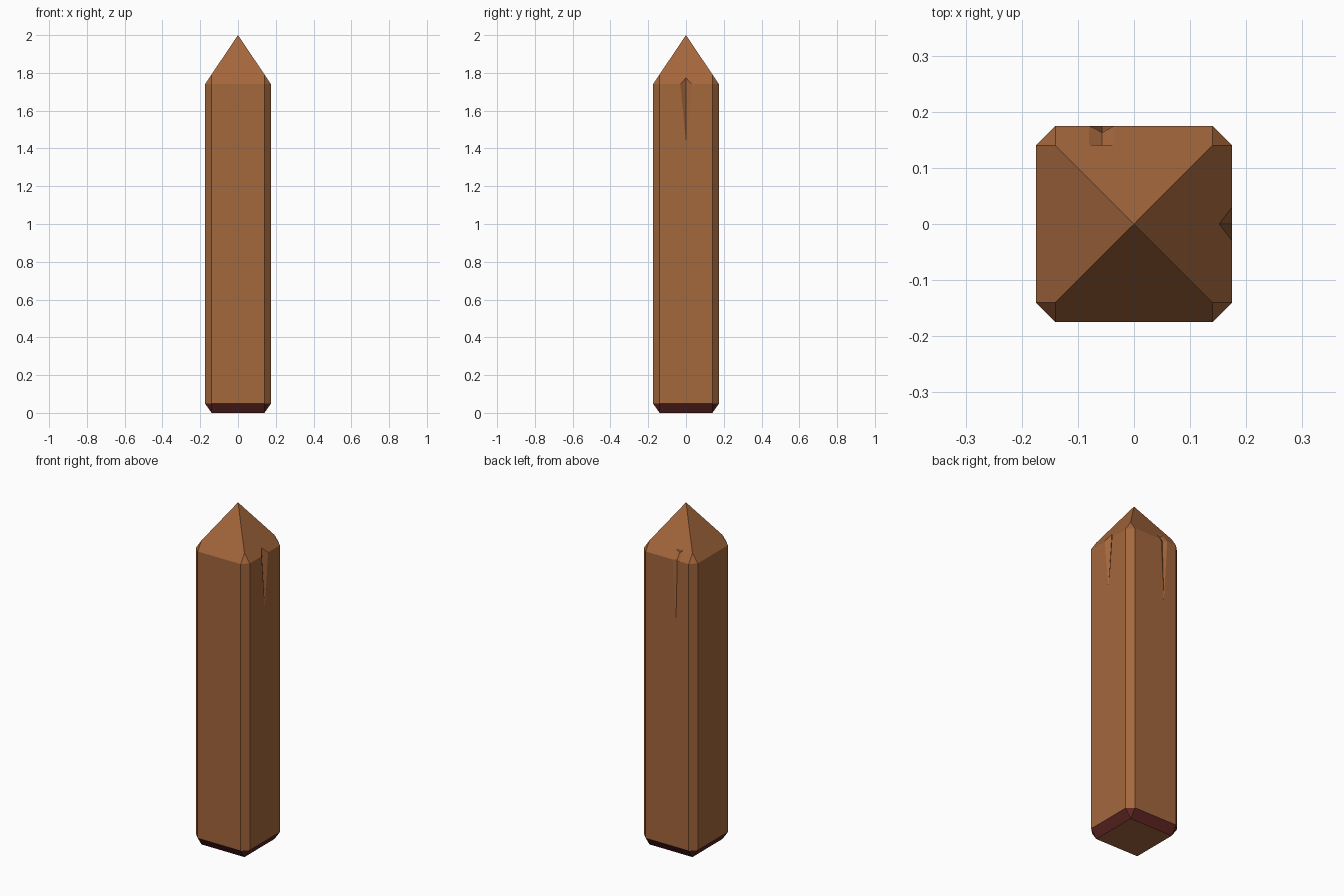
import bpy, bmesh
from mathutils import Vector as V

if "Cube" in bpy.data.objects:
    bpy.data.objects.remove(bpy.data.objects["Cube"])


def material(name, rgb):
    m = bpy.data.materials.new(name)
    m.diffuse_color = (*rgb, 1)
    m.use_nodes = True
    m.node_tree.nodes["Principled BSDF"].inputs["Base Color"].default_value = m.diffuse_color
    return m


wood = material("brown wood", (0.37, 0.135, 0.046))
dark_red = material("dark red base", (0.125, 0.021, 0.018))


def hull(name, points):
    """Convex solid around a few points, with coplanar triangles merged."""
    bm = bmesh.new()
    for p in points:
        bm.verts.new(p)
    bmesh.ops.convex_hull(bm, input=bm.verts)
    bmesh.ops.dissolve_limit(bm, angle_limit=0.01, verts=bm.verts, edges=bm.edges)
    bmesh.ops.recalc_face_normals(bm, faces=bm.faces)
    me = bpy.data.meshes.new(name)
    bm.to_mesh(me)
    bm.free()
    ob = bpy.data.objects.new(name, me)
    bpy.context.collection.objects.link(ob)
    me.materials.append(wood)
    return ob


# Post: square section with chamfered corners, bevelled foot, pyramid top
R, C = 0.175, 0.14
EAVE, CORNER = 1.74, 1.792
pts = [(0, 0, 2)]
for sx in (-1, 1):
    for sy in (-1, 1):
        pts += [(sx * C, sy * C, 0), (sx * C, sy * C, CORNER)]
        for z in (0.05, EAVE):
            pts += [(sx * R, sy * C, z), (sx * C, sy * R, z)]
post = hull("post", pts)

# Dark red bevel around the foot
post.data.materials.append(dark_red)
for f in post.data.polygons:
    if f.center.z < 0.05 and f.normal.z > -0.95:
        f.material_index = 1


# Split: V notch with tip a, surface corners b1 and b2, deepest point c
def split_cutter(name, a, b1, b2, c):
    a, b1, b2, c = map(V, (a, b1, b2, c))
    wide = [b + 0.5 * (b - a) + 0.5 * (b - c) for b in (b1, b2)]
    return hull(name, [c + 0.3 * (c - a), a + (a - c), *wide])


# Groove: V channel running down the roof slope from its upper end
def groove_cutter(name, left, right, floor, slope):
    left, right, floor, slope = map(V, (left, right, floor, slope))
    end = [floor, floor + 1.6 * (left - floor), floor + 1.6 * (right - floor)]
    return hull(name, end + [p + 1.7 * slope for p in end])


cutters = [
    split_cutter("right_split_cutter", (R, 0, 1.43), (R, -0.03, EAVE),
                 (R, 0.03, EAVE), (0.152, 0, 1.774)),
    split_cutter("back_split_cutter", (-0.057, R, 1.37), (-0.08, R, EAVE),
                 (-0.035, R, EAVE), (-0.057, 0.163, EAVE)),
    groove_cutter("back_groove_cutter", (-0.08, 0.141, 1.7905), (-0.035, 0.141, 1.7905),
                  (-0.057, 0.141, 1.7727), (0, 0.034, -0.0505)),
]
for c in cutters:
    mod = post.modifiers.new(c.name, "BOOLEAN")
    mod.operation = "DIFFERENCE"
    mod.solver = "EXACT"
    mod.object = c

# Bake the cuts into the post, then discard the cutters
bpy.context.view_layer.update()
cut = bpy.data.meshes.new_from_object(post.evaluated_get(bpy.context.evaluated_depsgraph_get()))
post.modifiers.clear()
post.data = cut
for c in cutters:
    bpy.data.objects.remove(c)
